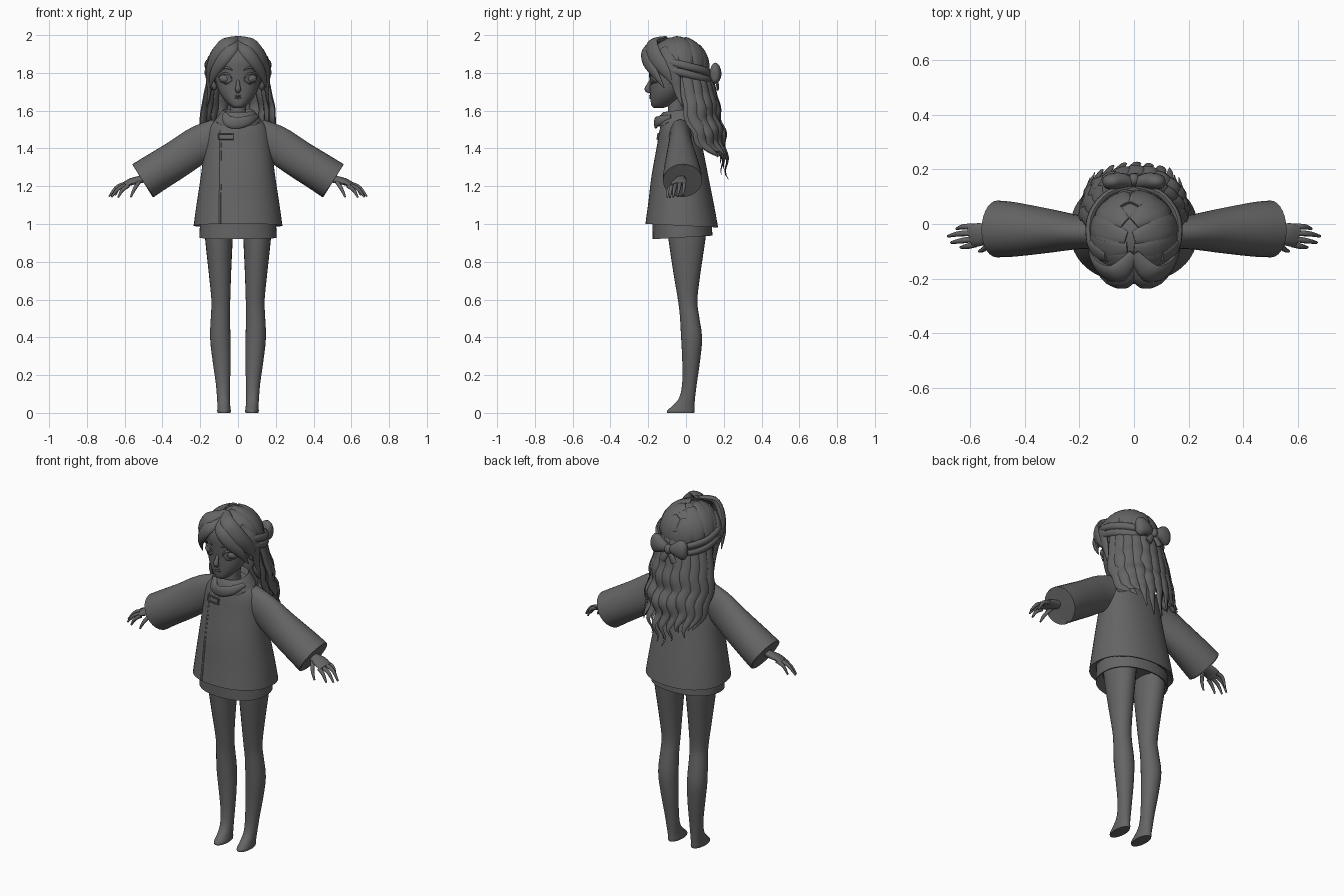
import bpy, bmesh, math, random
from mathutils import Vector as V

random.seed(4)
if "Cube" in bpy.data.objects:
    bpy.data.objects.remove(bpy.data.objects["Cube"])

GREY = (0.13, 0.13, 0.13, 1)
clay = bpy.data.materials.new("clay_grey")
clay.use_nodes = True
clay.diffuse_color = GREY
clay.node_tree.nodes["Principled BSDF"].inputs["Base Color"].default_value = GREY


def spline(rows, n):
    """Catmull-Rom resampling of rows of numbers."""
    out, m = [], len(rows) - 1
    for k in range(n):
        u = k * m / (n - 1)
        i = min(int(u), m - 1)
        t = u - i
        quad = [rows[max(0, min(m, j))] for j in (i - 1, i, i + 1, i + 2)]
        out.append([b + t / 2 * (c - a + t * (2*a - 5*b + 4*c - d + t * (3*(b - c) + d - a)))
                    for a, b, c, d in zip(*quad)])
    return out


def build(name, lofts, angle=40):
    """One object from several lofts, each a list of rings."""
    bm = bmesh.new()
    for rings in lofts:
        loops = [[bm.verts.new(p) for p in ring] for ring in rings]
        n = len(loops[0])
        for a, b in zip(loops, loops[1:]):
            for i in range(n):
                bm.faces.new((a[i], a[(i+1) % n], b[(i+1) % n], b[i]))
        bm.faces.new(loops[0])
        bm.faces.new(loops[-1])
    bmesh.ops.recalc_face_normals(bm, faces=bm.faces)
    return finish(name, bm, angle)


def finish(name, bm, angle=40):
    mesh = bpy.data.meshes.new(name)
    bm.to_mesh(mesh)
    bm.free()
    mesh.materials.append(clay)
    ob = bpy.data.objects.new(name, mesh)
    bpy.context.collection.objects.link(ob)
    bpy.ops.object.select_all(action='DESELECT')
    ob.select_set(True)
    bpy.context.view_layer.objects.active = ob
    bpy.ops.object.shade_smooth_by_angle(angle=math.radians(angle))
    return ob


def tower(rows, n=32, power=2.2, tilt=0):
    """Level rings from rows of (z, centre x, half width, front y, back y)."""
    rings = []
    for z, cx, w, yf, yb in rows:
        ring = []
        for i in range(n):
            a = math.tau * i / n
            c, s = math.cos(a), math.sin(a)
            x = math.copysign(abs(c) ** (2 / power), c) * w
            y = math.copysign(abs(s) ** (2 / power), s) * (yb - yf) / 2 + (yb + yf) / 2
            ring.append(V((cx + x, y, z - tilt * y)))
        rings.append(ring)
    return rings


def sweep(rows, out, n=10, steps=0):
    """Oval rings along rows of (x, y, z, half width, half depth); out gives the depth direction."""
    rows = spline(rows, steps) if steps else rows
    pts = [V(r[:3]) for r in rows]
    rings = []
    for i, p in enumerate(pts):
        t = (pts[min(i+1, len(pts)-1)] - pts[max(i-1, 0)]).normalized()
        side = t.cross(out(p)).normalized()
        nor = side.cross(t)
        w, d = max(rows[i][3], .002), max(rows[i][4], .0015)
        rings.append([p + side * w * math.cos(math.tau*k/n) + nor * d * math.sin(math.tau*k/n)
                      for k in range(n)])
    return rings


def flip(s, rows):
    return [(s * r[0], *r[1:]) for r in rows]


def ball(name, c, r, seg=20):
    bm = bmesh.new()
    bmesh.ops.create_uvsphere(bm, u_segments=seg, v_segments=seg // 2, radius=1)
    for v in bm.verts:
        v.co = V((c[i] + v.co[i] * r[i] for i in range(3)))
    return finish(name, bm, 60)


HEAD = V((0, -.04, 1.83))
SIDES = ((1, "left"), (-1, "right"))
away = lambda p: (p - HEAD).normalized()
radial = lambda p: V((p.x, p.y + .03, 0)).normalized()
forward = lambda p: V((0, -1, 0))
back = lambda p: V((0, 1, 0))

# Coat, under layer and placket
coat = [(.99, 0, .235, -.215, .17), (1.1, 0, .22, -.2, .15), (1.25, 0, .197, -.182, .12),
        (1.4, 0, .178, -.155, .09), (1.49, 0, .163, -.14, .07), (1.54, 0, .13, -.125, .05),
        (1.57, 0, .07, -.1, .03)]
inner = [(1.01, 0, .20, -.18, .14), (.992, 0, .226, -.206, .161)]
build("coat", [tower(inner + spline(coat, 22), 48, tilt=.05)])
build("under_skirt", [tower([(.97, 0, .17, -.14, .11), (.932, 0, .197, -.168, .132),
                             (.93, 0, .205, -.176, .14), (1.03, 0, .2, -.178, .135)], 48, tilt=-.06)])


def coat_front(x, z):
    _, _, w, f, b = min(spline(coat, 60), key=lambda r: abs(r[0] - z))
    return (f + b) / 2 - (b - f) / 2 * (1 - abs(x / w) ** 2.2) ** (1 / 2.2)


edge = [(-.092 - .1 * (1.5 - z) * .1, coat_front(-.095, z) - .001, z, .008, .004)
        for z in [1.0 + .05 * i for i in range(11)]]
build("coat_front_edge", [sweep(edge, forward, 6)])
toggle = []
for z in (1.449, 1.478):
    toggle.append(sweep([(x, coat_front(x, z) - .003, z, .004, .006) for x in (-.10, -.06, -.025)], forward, 8))
for x in (-.10, -.025):
    toggle.append(sweep([(x, coat_front(x, z) - .003, z, .005, .007) for z in (1.447, 1.48)], forward, 8))
build("toggle_loop", toggle)

# Folded collar and neck
build("collar", [tower([(1.53, 0, .085, -.12, .03), (1.535, 0, .122, -.148, .058), (1.55, 0, .125, -.15, .06),
                        (1.6, 0, .09, -.128, .04), (1.607, 0, .08, -.12, .035),
                        (1.58, 0, .07, -.11, .02)], 36, tilt=-.12)])
flap = [(-.07, -.115, 1.585, .012, .008), (-.05, -.15, 1.545, .03, .01), (0, -.16, 1.535, .03, .01),
        (.06, -.14, 1.55, .025, .01), (.1, -.08, 1.57, .012, .008)]
build("collar_flap", [sweep(flap, forward, 10, 14)])
build("neck", [tower([(1.5, 0, .05, -.1, 0), (1.6, 0, .042, -.095, -.01), (1.7, 0, .045, -.1, 0)], 20)])

# Sleeves, hands and legs
for s, side in SIDES:
    arm = [(.1, -.03, 1.47, .06, .09), (.2, -.03, 1.425, .062, .098), (.32, -.025, 1.345, .082, .1),
           (.44, -.02, 1.27, .1, .102), (.502, -.018, 1.23, .104, .104)]
    cuff = [(.505, -.018, 1.228, .099, .099), (.494, -.018, 1.235, .086, .086)]
    # sleeve depth runs upward, its width along y
    build(side + "_sleeve", [sweep(flip(s, spline(arm, 14) + cuff), lambda p: V((s * .53, 0, .85)), 28)], 50)
    palm_up = lambda p: V((s * .5, -.25, .8)).normalized()
    palm = [(.47, -.03, 1.25, .026, .02), (.52, -.03, 1.235, .03, .02), (.565, -.038, 1.224, .043, .017),
            (.60, -.045, 1.208, .04, .012)]
    fingers = [[(.585, -.01, 1.216), (.625, -.01, 1.2), (.65, -.018, 1.152)],
               [(.59, -.033, 1.215), (.642, -.036, 1.195), (.682, -.045, 1.146)],
               [(.59, -.055, 1.207), (.635, -.062, 1.186), (.67, -.068, 1.142)],
               [(.58, -.074, 1.203), (.612, -.082, 1.18), (.635, -.086, 1.14)],
               [(.525, -.055, 1.222), (.548, -.09, 1.185), (.568, -.1, 1.142)]]
    hand = [sweep(flip(s, palm), palm_up, 12, 9)]
    for f in fingers:
        hand.append(sweep(flip(s, [(*p, r, r) for p, r in zip(f, (.0115, .010, .005))]), palm_up, 8, 8))
    build(side + "_hand", hand, 60)

    leg = [(1.0, .1, .076, -.1, .11), (.92, .101, .073, -.093, .103), (.75, .096, .06, -.068, .078),
           (.6, .091, .05, -.043, .06), (.52, .093, .05, -.033, .068), (.4, .094, .054, -.026, .085),
           (.28, .087, .048, -.02, .075), (.16, .08, .038, -.02, .058), (.08, .077, .034, -.036, .048),
           (.035, .075, .034, -.075, .045), (.012, .074, .036, -.1, .045), (0, .074, .034, -.1, .043)]
    build(side + "_leg", [tower([(z, s * cx, w, f, b) for z, cx, w, f, b in spline(leg, 34)], 24, 2.05)], 60)

# Head with face details
skull = [(1.613, 0, .018, -.168, -.125), (1.627, 0, .042, -.183, -.085), (1.66, 0, .075, -.188, -.04),
         (1.7, 0, .1, -.19, .0), (1.75, 0, .117, -.192, .06), (1.8, 0, .124, -.197, .09),
         (1.87, 0, .125, -.2, .1), (1.93, 0, .1, -.17, .07), (1.965, 0, .05, -.11, .01)]
build("head", [tower(spline(skull, 30), 36, 2.15)], 60)
build("nose", [sweep([(0, -.188, 1.76, .008, .006), (0, -.198, 1.735, .011, .011),
                      (0, -.204, 1.712, .015, .016), (0, -.188, 1.697, .01, .006)], forward, 12, 9)], 70)
build("lips", [sweep([(-.026, -.178, z, .002, .002), (0, -.189, z + .001, .005, .007),
                      (.026, -.178, z, .002, .002)], forward, 8, 9) for z in (1.677, 1.667)], 70)
for s, side in SIDES:
    ball(side + "_eye", (s * .066, -.152, 1.77), (.036, .03, .027))
    lid = [(.03, -.188, 1.765, .003, .004), (.048, -.188, 1.791, .005, .005), (.075, -.177, 1.797, .006, .006),
           (.103, -.148, 1.778, .003, .004)]
    lower = [(.032, -.188, 1.76, .002, .003), (.066, -.181, 1.742, .003, .003), (.1, -.15, 1.765, .002, .003)]
    build(side + "_eyelids", [sweep(flip(s, r), forward, 8, 10) for r in (lid, lower)], 60)
    brow = [(.03, -.198, 1.815, .003, .003), (.06, -.19, 1.828, .006, .004), (.1, -.163, 1.82, .002, .002)]
    build(side + "_eyebrow", [sweep(flip(s, brow), forward, 8, 9)], 60)
    ball(side + "_ear", (s * .125, -.045, 1.745), (.018, .026, .038), 16)

# Hair cap, open around the face
cap = ball("hair_cap", HEAD, (.15, .155, .155), 32)
bm = bmesh.new()
bm.from_mesh(cap.data)
hidden = [f for f in bm.faces if f.calc_center_median().y < -.1 and f.calc_center_median().z < 1.93
          or f.calc_center_median().z < 1.72]
bmesh.ops.delete(bm, geom=hidden, context='FACES')
bm.to_mesh(cap.data)
bm.free()

# Clumps combed from the parting down to the headband
clumps = []
for s, _ in SIDES:
    for i in range(7):
        k = i / 6
        start = V((.012 * s - .012, -.13 + .24 * k, .16 - .13 * k * k)).normalized()
        az = math.radians(-48 + 130 * k)
        end = V((s * math.cos(az), math.sin(az), -.08 - .2 * k)).normalized()
        rows = []
        for j in range(9):
            t = j / 8
            d = start.slerp(end, t)
            rows.append((*(HEAD + d * .154), .012 + .036 * math.sin(math.pi * min(.9, .12 + t * .8)), .011))
        clumps.append(sweep(rows, away, 10, 14))
build("crown_hair", clumps)

# Bangs swept to both sides, and braids meeting at the bow
bangs, braids = [], []
for s, _ in SIDES:
    for rows in ([(-.005, -.13, 1.972, .015, .01), (.035, -.205, 1.93, .037, .018), (.082, -.207, 1.868, .036, .02),
                  (.128, -.163, 1.795, .025, .014), (.15, -.115, 1.72, .002, .002)],
                 [(0, -.11, 1.985, .02, .01), (.06, -.18, 1.957, .042, .02), (.118, -.165, 1.885, .045, .02),
                  (.15, -.11, 1.81, .032, .014), (.155, -.07, 1.74, .002, .002)],
                 [(.1, -.12, 1.93, .02, .01), (.148, -.095, 1.86, .04, .014), (.158, -.06, 1.78, .03, .012),
                  (.152, -.045, 1.7, .018, .01), (.165, -.02, 1.62, .002, .002)]):
        bangs.append(sweep(flip(s, rows), away, 12, 18))
    for dz, end in ((.012, .0), (-.03, -.012)):
        rows = [(.135, -.125, 1.855 + dz, .01, .01), (.162, -.06, 1.84 + dz, .019, .013),
                (.157, .03, 1.818 + dz, .02, .013), (.1, .107, 1.797 + dz, .019, .013),
                (.01, .138, 1.785 + end, .012, .012)]
        braids.append(sweep(flip(s, rows), away, 10, 18))
build("bangs", bangs)
build("side_braids", braids)

# Long wavy strands down the back, in an outer and an inner layer
strands = []
for count, pull, wide in ((11, 1, .034), (8, .84, .03)):
    for i in range(count):
        a = -1.4 + 2.8 * i / (count - 1)
        sn, cs = math.sin(a), math.cos(a)
        low = 1.2 + .14 * abs(sn) + random.uniform(0, .07)
        lane = [(.146 * sn, -.03 + .145 * cs, 1.82), (.165 * sn, .0 + .15 * cs, 1.7),
                (.186 * sn, .02 + .155 * cs, 1.57), (.182 * sn, .08 + .125 * cs, 1.43),
                (.165 * sn, .15 + .07 * cs, low)]
        rows = spline([(x * pull, y - (1 - pull) * .15, z, w, w * .42) for (x, y, z), w in
                       zip(lane, (.025, wide, wide, wide * .75, .002))], 34)
        phase = random.uniform(-.8, .8)
        for r in rows:
            fade = min(1, max(0, (1.76 - r[2]) / .25))
            wave = math.sin((1.8 - r[2]) * 46 + phase)
            r[0] += .011 * fade * wave * cs
            r[1] += .009 * fade * wave
        strands.append(sweep(rows, radial, 8))
build("back_hair", strands)

# Bow at the back of the head
loops = [sweep(flip(s, [(0, .15, 1.785, .012, .014), (.04, .158, 1.792, .036, .028), (.08, .156, 1.798, .056, .03),
                        (.106, .15, 1.8, .042, .022), (.114, .148, 1.8, .008, .006)]), back, 16, 16) for s, _ in SIDES]
build("bow_loops", loops, 60)
ball("bow_knot", (0, .162, 1.785), (.022, .024, .028), 16)
tails = [sweep(flip(s, [(0, .155, 1.775, .01, .008), (.022, .165, 1.745, .018, .008),
                        (.04, .168, 1.715, .02, .006)]), back, 10, 8) for s, _ in SIDES]
build("bow_tails", tails)
